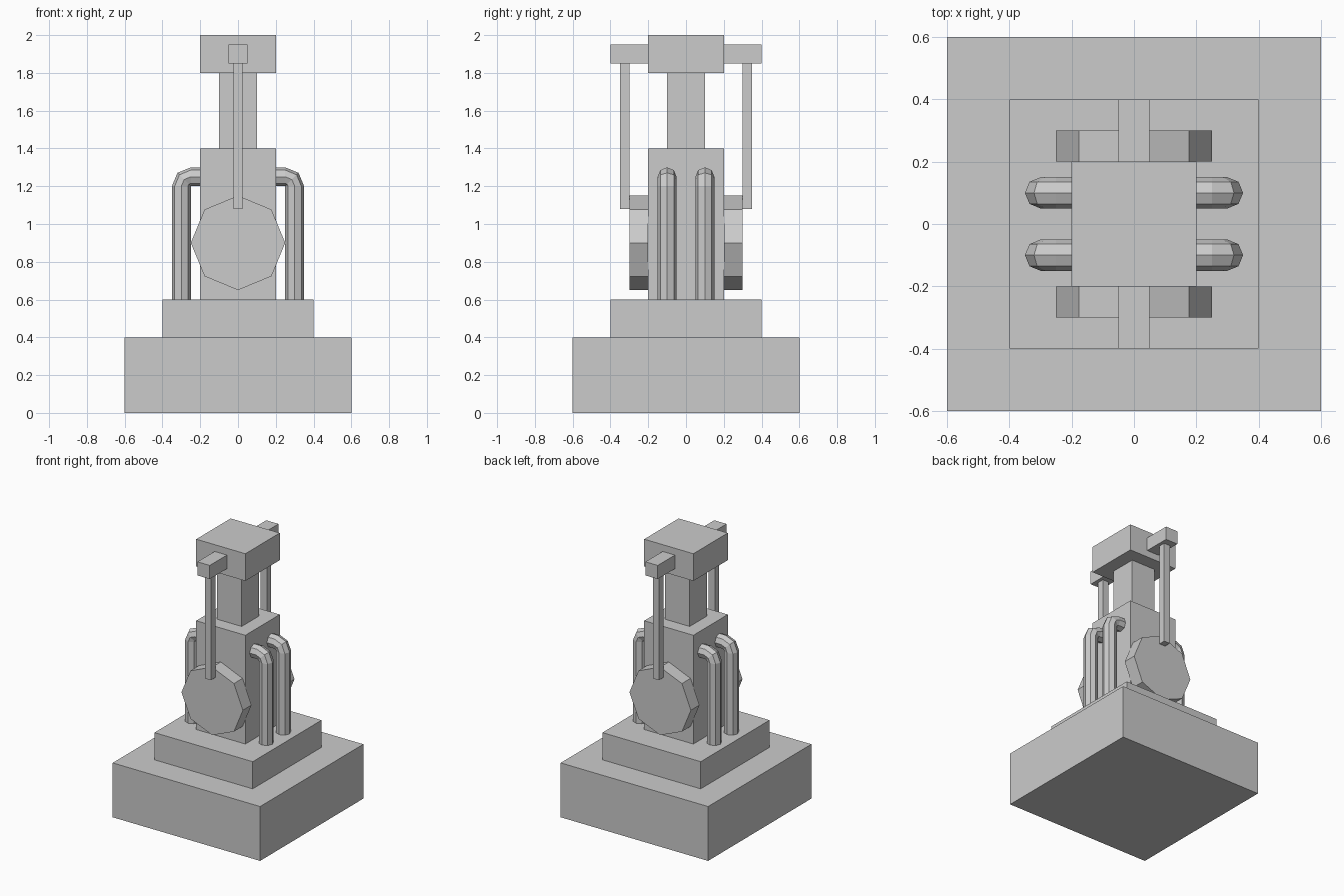
import bpy, bmesh
from math import cos, sin, pi
from mathutils import Vector

if "Cube" in bpy.data.objects:
    bpy.data.objects.remove(bpy.data.objects["Cube"])


def finish(name, bm):
    bmesh.ops.recalc_face_normals(bm, faces=bm.faces)
    mesh = bpy.data.meshes.new(name)
    bm.to_mesh(mesh)
    bm.free()
    obj = bpy.data.objects.new(name, mesh)
    bpy.context.collection.objects.link(obj)
    return obj


def box(name, x, y, z):
    """Box from (min, max) ranges on each axis."""
    bm = bmesh.new()
    bmesh.ops.create_cube(bm, size=1)
    for v in bm.verts:
        v.co = [r[0] if c < 0 else r[1] for c, r in zip(v.co, (x, y, z))]
    return finish(name, bm)


def block(name, width, z0, z1):
    h = width / 2
    return box(name, (-h, h), (-h, h), (z0, z1))


def span(side, a, b):
    return tuple(sorted((side * a, side * b)))


def wheel(name, side):
    """Octagonal disc facing along y, with a corner at the top."""
    bm = bmesh.new()
    pts = [(0.25 * sin(i * pi / 4), 0.9 + 0.25 * cos(i * pi / 4)) for i in range(8)]
    face = bm.faces.new([bm.verts.new((x, side * 0.2, z)) for x, z in pts])
    ext = bmesh.ops.extrude_face_region(bm, geom=[face], use_keep_orig=True)
    verts = [g for g in ext["geom"] if isinstance(g, bmesh.types.BMVert)]
    bmesh.ops.translate(bm, verts=verts, vec=(0, side * 0.1, 0))
    return finish(name, bm)


def pipe(name, side, y, radius=0.05):
    """Eight-sided pipe rising from the step and bending into the body."""
    bm = bmesh.new()
    # x, z and turn angle of each cross-section
    path = [(0.3, 0.6, 0), (0.3, 1.2, 0)]
    path += [(0.25 + 0.05 * cos(a), 1.2 + 0.05 * sin(a), a) for a in (pi / 4, pi / 2)]
    path += [(0.2, 1.25, pi / 2)]
    rings = []
    for x, z, a in path:
        out = Vector((side * cos(a), 0, sin(a)))
        centre = Vector((side * x, y, z))
        rings.append([bm.verts.new(centre + radius * (cos(t) * out + sin(t) * Vector((0, 1, 0))))
                      for t in (i * pi / 4 for i in range(8))])
    for r, s in zip(rings, rings[1:]):
        for i in range(8):
            j = (i + 1) % 8
            bm.faces.new((r[i], r[j], s[j], s[i]))
    bm.faces.new(rings[0])
    bm.faces.new(rings[-1])
    bmesh.ops.remove_doubles(bm, verts=bm.verts, dist=0.0005)
    return finish(name, bm)


# Central stack
block("base", 1.2, 0, 0.4)
block("step", 0.8, 0.4, 0.6)
block("body", 0.4, 0.6, 1.4)
block("piston_neck", 0.2, 1.4, 1.8)
block("head", 0.4, 1.8, 2.0)

# Crank wheels, rods and arms, front and back
for label, s in (("front", -1), ("back", 1)):
    wheel(label + "_wheel", s)
    box(label + "_arm", (-0.05, 0.05), span(s, 0.2, 0.4), (1.85, 1.95))
    box(label + "_rod", (-0.025, 0.025), span(s, 0.3, 0.35), (1.08, 1.85))

# Bent pipes, two on each side
for label, s in (("left", -1), ("right", 1)):
    for place, y in (("front", -0.1), ("back", 0.1)):
        pipe(f"{label}_{place}_pipe", s, y)
